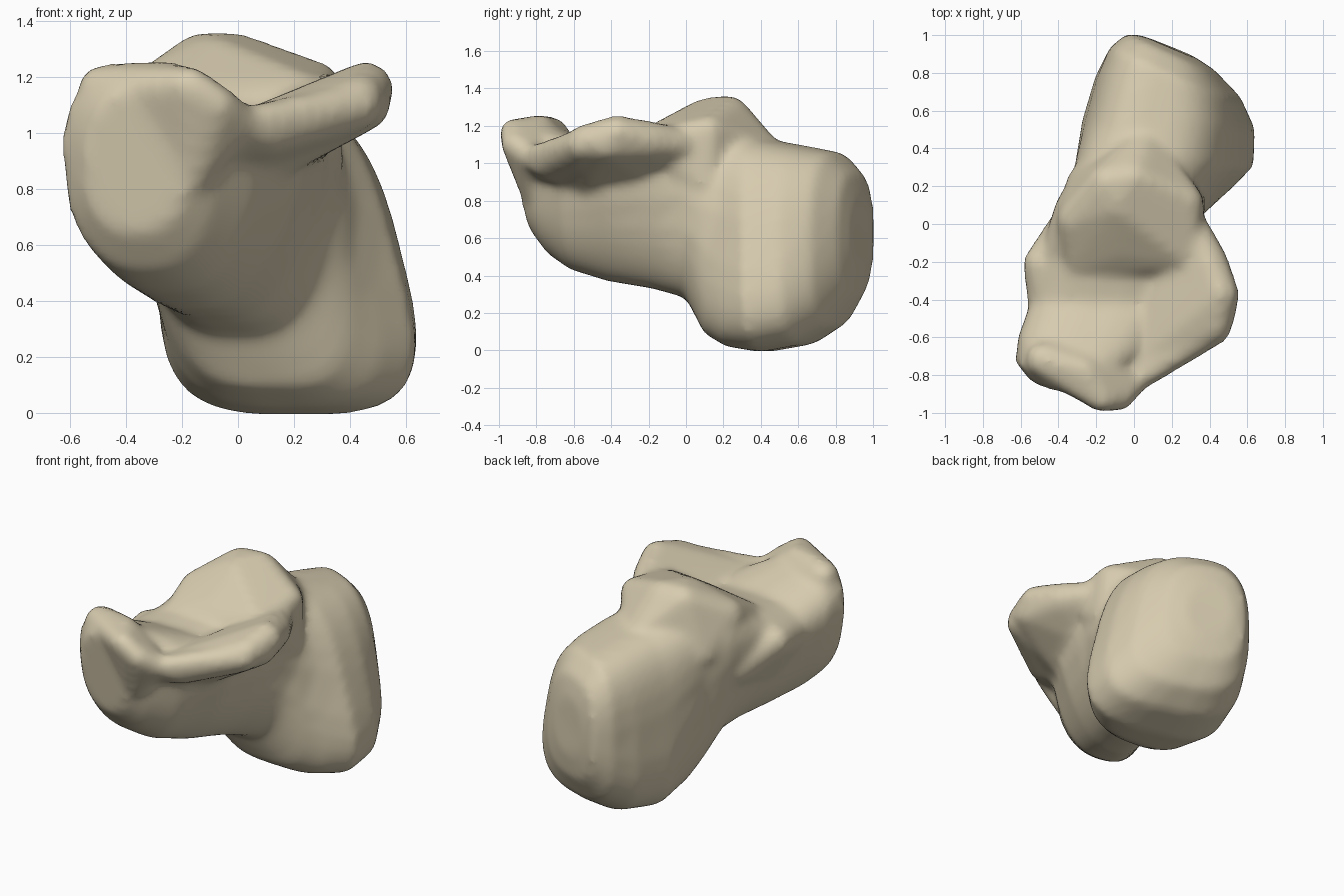
import bpy, bmesh, math
from mathutils import Matrix, Vector

cube = bpy.data.objects.get("Cube")
if cube:
    bpy.data.objects.remove(cube, do_unlink=True)

bone = bpy.data.materials.new("bone_beige")
bone.use_nodes = True
colour = (0.68, 0.60, 0.43, 1)
bone.diffuse_color = colour
shader = next(n for n in bone.node_tree.nodes if n.type == 'BSDF_PRINCIPLED')
shader.inputs["Base Color"].default_value = colour
shader.inputs["Roughness"].default_value = 0.8

SIDES = 32
mesh = bpy.data.meshes.new("heel_bone")
bm = bmesh.new()


def add_section(y, x0, x1, z0, z1, lean_r, lean_l, yaw, pitch, power):
    """One slanted ring of the body; each side wall has its own lean."""
    cx, cz = (x0 + x1) / 2, (z0 + z1) / 2
    ring = []
    for i in range(SIDES):
        a = math.tau * (i + 0.5) / SIDES
        u = math.copysign(abs(math.cos(a)) ** power, math.cos(a))
        w = math.copysign(abs(math.sin(a)) ** power, math.sin(a))
        dx, dz = (x1 - x0) / 2 * u, (z1 - z0) / 2 * w
        lean = lean_l + (lean_r - lean_l) * (u + 1) / 2
        ring.append(bm.verts.new((cx + dx + lean * dz,
                                  y - yaw * dx - pitch * dz, cz + dz)))
    return ring


def add_hull(balls):
    """Rounded lump wrapped around a few balls (x, y, z, radius)."""
    part = bmesh.new()
    for x, y, z, r in balls:
        bmesh.ops.create_icosphere(part, subdivisions=2, radius=r,
                                   matrix=Matrix.Translation(Vector((x, y, z))))
    bmesh.ops.delete(part, geom=part.edges[:], context='EDGES_FACES')
    bmesh.ops.convex_hull(part, input=part.verts[:])
    inner = [v for v in part.verts if not v.link_faces]
    bmesh.ops.delete(part, geom=inner, context='VERTS')
    bmesh.ops.recalc_face_normals(part, faces=part.faces[:])
    lump = bpy.data.meshes.new("lump")
    part.to_mesh(lump)
    part.free()
    bm.from_mesh(lump)
    bpy.data.meshes.remove(lump)


# Body, from the front joint face to the heel:
# y, x0, x1, z0, z1, right lean, left lean, yaw, pitch, power
sections = [
    (-0.86, -0.55, -0.18, 0.64, 1.15, 0, 0, 0.2, 0.14, 0.85),
    (-0.77, -0.63, -0.08, 0.51, 1.25, 0, -0.05, 0.2, 0.12, 0.85),
    (-0.63, -0.59, 0.06, 0.43, 1.17, 0.22, -0.25, 0.12, 0.05, 0.72),
    (-0.42, -0.51, 0.19, 0.37, 1.08, 0.4, -0.35, 0, 0, 0.7),
    (-0.18, -0.45, 0.27, 0.33, 1.12, 0.3, -0.35, 0, 0, 0.7),
    (0.00, -0.41, 0.34, 0.28, 1.20, 0.1, -0.26, 0, 0, 0.68),
    (0.10, -0.36, 0.39, 0.09, 1.20, -0.1, -0.24, 0.04, 0, 0.62),
    (0.22, -0.31, 0.46, 0.02, 1.18, -0.22, -0.1, 0.1, 0, 0.6),
    (0.42, -0.27, 0.57, -0.01, 1.13, -0.27, 0.06, 0.28, 0, 0.6),
    (0.64, -0.20, 0.59, 0.03, 1.09, -0.25, 0.05, 0.36, 0, 0.63),
    (0.80, -0.13, 0.54, 0.13, 1.06, -0.18, 0, 0.4, 0, 0.7),
    (0.91, -0.04, 0.42, 0.30, 0.95, -0.1, 0, 0.42, 0, 0.75),
    (0.94, 0.05, 0.32, 0.45, 0.82, -0.1, 0, 0.42, 0, 0.85),
]
rings = [add_section(*s) for s in sections]
for a, b in zip(rings, rings[1:]):
    for i in range(SIDES):
        j = (i + 1) % SIDES
        bm.faces.new((a[i], a[j], b[j], b[i]))
bm.faces.new(rings[0])
bm.faces.new(rings[-1])
bmesh.ops.recalc_face_normals(bm, faces=bm.faces[:])

# Sloping upper joint dome, flaring down into the side walls
add_hull([(-0.14, 0.22, 1.26, 0.1), (0.0, 0.24, 1.26, 0.1),
          (-0.08, 0.1, 1.25, 0.1), (0.28, 0.12, 1.17, 0.09),
          (-0.31, 0.02, 1.14, 0.1), (-0.29, -0.2, 1.03, 0.1),
          (0.26, -0.16, 1.11, 0.1), (-0.1, -0.12, 1.11, 0.1),
          (0.05, 0.42, 1.05, 0.1), (-0.36, -0.05, 0.85, 0.08),
          (-0.27, 0.24, 0.95, 0.08), (0.28, 0.1, 0.9, 0.1)])
# Side shelf, with its sloping underside
add_hull([(0.46, -0.37, 1.16, 0.1), (0.43, -0.54, 1.12, 0.09),
          (0.46, -0.43, 1.1, 0.09), (0.39, -0.2, 1.12, 0.11),
          (0.31, -0.02, 1.1, 0.09), (0.12, -0.2, 0.95, 0.12),
          (0.12, -0.5, 0.95, 0.12), (0.02, -0.74, 1.0, 0.08)])
# Front bridge joining the shelf to the joint face
add_hull([(0.43, -0.55, 1.1, 0.09), (0.1, -0.75, 1.0, 0.08),
          (0.0, -0.84, 1.03, 0.06), (0, -0.5, 0.9, 0.1),
          (-0.2, -0.76, 0.95, 0.08)])
# Front beak and its raised rim
add_hull([(-0.17, -0.93, 1.17, 0.07), (-0.26, -0.78, 1.18, 0.08),
          (-0.07, -0.92, 1.1, 0.07), (-0.48, -0.72, 1.15, 0.1),
          (0.0, -0.84, 1.04, 0.07), (-0.16, -0.82, 0.85, 0.07),
          (-0.3, -0.65, 1.0, 0.1)])
# Outer side knob
add_hull([(-0.49, -0.21, 0.93, 0.1), (-0.46, -0.4, 0.9, 0.11),
          (-0.34, -0.02, 0.8, 0.12), (-0.34, -0.3, 0.7, 0.12)])

bm.to_mesh(mesh)
bm.free()
mesh.materials.append(bone)
heel = bpy.data.objects.new("heel_bone", mesh)
bpy.context.collection.objects.link(heel)

# Fuse the lumps into one softly blended surface
fuse = heel.modifiers.new("fuse", 'REMESH')
fuse.mode = 'VOXEL'
fuse.voxel_size = 0.025
fuse.use_smooth_shade = True
soften = heel.modifiers.new("soften", 'SMOOTH')
soften.factor = 0.5
soften.iterations = 9
for face in mesh.polygons:
    face.use_smooth = True
